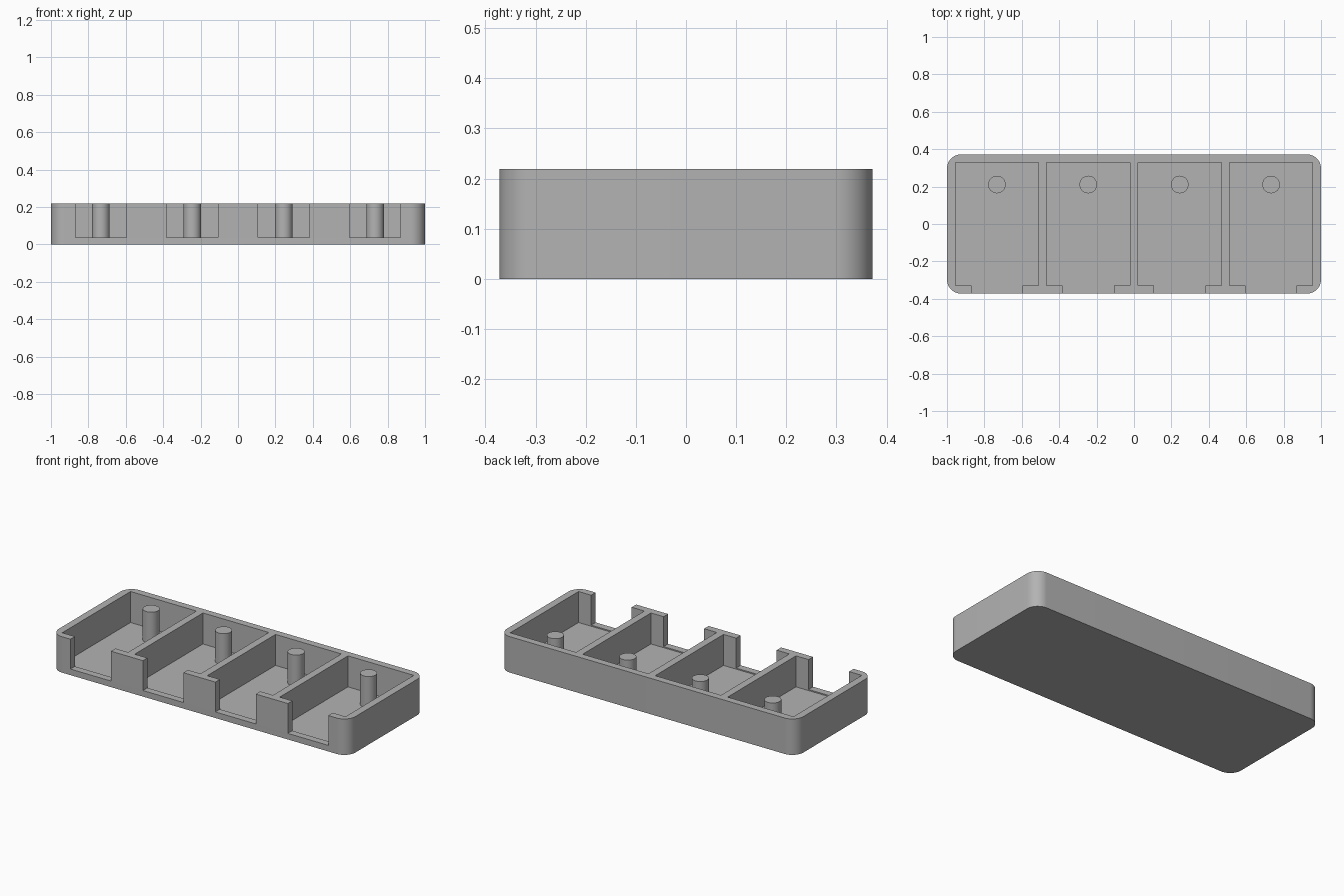
import bpy, math

if "Cube" in bpy.data.objects:
    bpy.data.objects.remove(bpy.data.objects["Cube"])

H, FLOOR, SILL = 0.219, 0.03, 0.037
HX, HY, R = 1.0, 0.372, 0.075
BAYS = [-0.733, -0.2445, 0.2445, 0.733]

grey = bpy.data.materials.new("plain grey")
grey.diffuse_color = (0.45, 0.45, 0.45, 1)
grey.use_nodes = True
grey.node_tree.nodes["Principled BSDF"].inputs["Base Color"].default_value = grey.diffuse_color


def prism(name, pts, z0, z1):
    """Closed solid from a counter-clockwise outline."""
    n = len(pts)
    verts = [(x, y, z) for z in (z0, z1) for x, y in pts]
    faces = [tuple(reversed(range(n))), tuple(range(n, 2 * n))]
    faces += [(i, (i + 1) % n, n + (i + 1) % n, n + i) for i in range(n)]
    mesh = bpy.data.meshes.new(name)
    mesh.from_pydata(verts, [], faces)
    mesh.materials.append(grey)
    ob = bpy.data.objects.new(name, mesh)
    bpy.context.collection.objects.link(ob)
    return ob


def arc(cx, cy, r, a0, a1, n):
    return [(cx + r * math.cos(math.radians(a0 + (a1 - a0) * i / n)),
             cy + r * math.sin(math.radians(a0 + (a1 - a0) * i / n))) for i in range(n + 1)]


def box(name, x0, x1, y0, y1, z0, z1):
    return prism(name, [(x0, y0), (x1, y0), (x1, y1), (x0, y1)], z0, z1)


def smooth(ob):
    bpy.ops.object.select_all(action='DESELECT')
    ob.select_set(True)
    bpy.context.view_layer.objects.active = ob
    bpy.ops.object.shade_smooth_by_angle(angle=math.radians(30))


# tray body with rounded vertical corners
outline = []
for k, (sx, sy) in enumerate([(1, 1), (-1, 1), (-1, -1), (1, -1)]):
    outline += arc(sx * (HX - R), sy * (HY - R), R, 90 * k, 90 * k + 90, 12)
tray = prism("tray", outline, 0, H)

# bay pockets and front openings
cutters = []
for x in BAYS:
    cutters.append(box("pocket_cutter", x - 0.222, x + 0.222, -0.329, 0.329, FLOOR, 0.4))
    cutters.append(box("opening_cutter", x - 0.1365, x + 0.1365, -0.5, -0.30, SILL, 0.4))
for c in cutters:
    m = tray.modifiers.new("cut", 'BOOLEAN')
    m.operation, m.solver, m.object = 'DIFFERENCE', 'EXACT', c
    bpy.context.view_layer.objects.active = tray
    bpy.ops.object.modifier_apply(modifier=m.name)
for c in cutters:
    bpy.data.objects.remove(c)
smooth(tray)

# round post near the back of each bay
for i, x in enumerate(BAYS):
    smooth(prism(f"post_{i + 1}", arc(x, 0.211, 0.047, 0, 360, 32)[:-1], FLOOR - 0.005, H))
